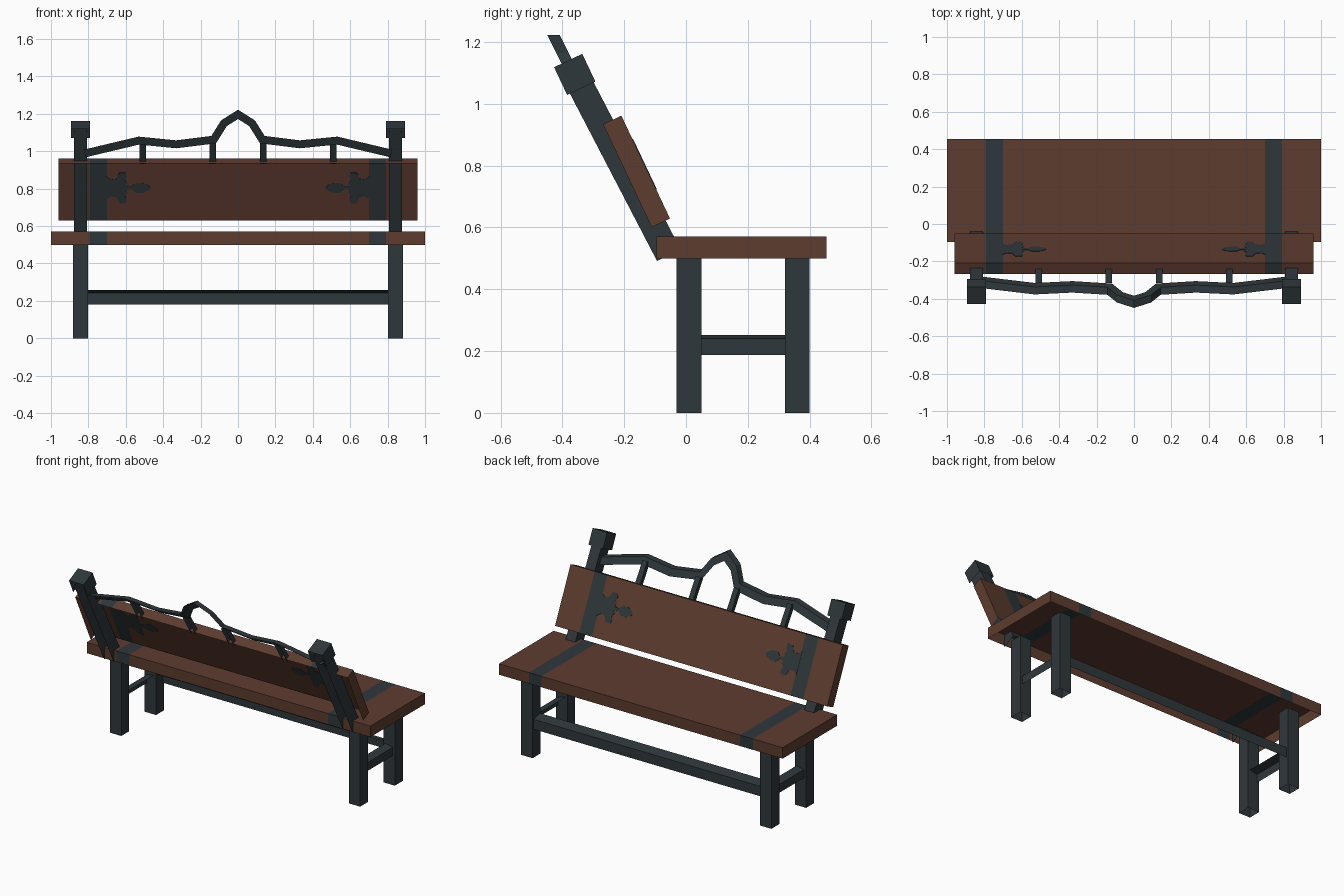
import bpy, bmesh, math
from mathutils import Matrix, Vector

if "Cube" in bpy.data.objects:
    bpy.data.objects.remove(bpy.data.objects["Cube"])


def material(name, rgb):
    m = bpy.data.materials.new(name)
    m.diffuse_color = (*rgb, 1)
    m.use_nodes = True
    m.node_tree.nodes["Principled BSDF"].inputs["Base Color"].default_value = m.diffuse_color
    return m


WOOD = material("brown wood", (0.110, 0.045, 0.029))
IRON = material("dark iron", (0.028, 0.038, 0.043))
STRAP = (0.70, 0.79)          # x range of the iron straps


def finish(name, bm, mats):
    me = bpy.data.meshes.new(name)
    bm.to_mesh(me)
    bm.free()
    for m in mats:
        me.materials.append(m)
    ob = bpy.data.objects.new(name, me)
    bpy.context.collection.objects.link(ob)
    return ob


def box(name, size, loc, mats, tilt=0.0, missing=(), straps=False):
    """Box leaning back by tilt; 'missing' lists local directions left open."""
    bm = bmesh.new()
    bmesh.ops.create_cube(bm, size=1)
    bmesh.ops.scale(bm, vec=size, verts=bm.verts)
    bm.normal_update()
    gone = [f for f in bm.faces
            if any(f.normal.dot(Vector(d)) > 0.9 for d in missing)]
    bmesh.ops.delete(bm, geom=gone, context='FACES')
    if straps:
        for x in (-STRAP[1], -STRAP[0], STRAP[0], STRAP[1]):
            bmesh.ops.bisect_plane(bm, geom=bm.verts[:] + bm.edges[:] + bm.faces[:],
                                   plane_co=(x, 0, 0), plane_no=(1, 0, 0))
        for f in bm.faces:
            if STRAP[0] < abs(f.calc_center_median().x) < STRAP[1]:
                f.material_index = 1
    bm.transform(Matrix.Translation(loc) @ Matrix.Rotation(tilt, 4, 'X'))
    return finish(name, bm, mats)


def sheet(name, quads, mats):
    bm = bmesh.new()
    for q in quads:
        bm.faces.new([bm.verts.new(p) for p in q])
    bmesh.ops.remove_doubles(bm, verts=bm.verts, dist=1e-5)
    return finish(name, bm, mats)


UP, DOWN, REAR = (0, 0, 1), (0, 0, -1), (0, -1, 0)
LEAN = math.radians(25.3)

# Planks: open underneath and behind
box("seat", (2, 0.55, 0.07), (0, 0.18, 0.535), [WOOD, IRON], 0, [DOWN], True)
BACK = Vector((0, -0.16, 0.781))
box("backrest", (1.92, 0.0655, 0.368), BACK, [WOOD, IRON], LEAN, [DOWN, REAR], True)

# Ornaments at the inner edge of each backrest strap
half = [(-0.005, 0.07), (0.02, 0.05), (0.05, 0.055), (0.065, 0.09), (0.10, 0.09),
        (0.105, 0.065), (0.095, 0.045), (0.11, 0.03), (0.10, 0.012), (0.13, 0.007),
        (0.155, 0.03), (0.19, 0.03), (0.225, 0.012), (0.23, 0)]
outline = half + [(u, -t) for u, t in reversed(half[:-1])]
for side, s in (("left", -1), ("right", 1)):
    bm = bmesh.new()
    pts = outline if s < 0 else outline[::-1]
    f = bm.faces.new([bm.verts.new((s * (STRAP[0] - u), 0.0308, t + 0.01)) for u, t in pts])
    new = bmesh.ops.extrude_face_region(bm, geom=[f])["geom"]
    bmesh.ops.translate(bm, vec=(0, 0.004, 0),
                        verts=[v for v in new if isinstance(v, bmesh.types.BMVert)])
    bmesh.ops.recalc_face_normals(bm, faces=bm.faces)
    bm.transform(Matrix.Translation(BACK) @ Matrix.Rotation(LEAN, 4, 'X'))
    finish(side + "_ornament", bm, [IRON])

# Legs, leaning posts, caps and side stretchers
for side, s in (("left", -1), ("right", 1)):
    x = 0.842 * s
    for end, y in (("front", 0.01), ("back", 0.36)):
        box(f"{side}_{end}_leg", (0.08, 0.08, 0.5), (x, y, 0.25), [IRON], 0, [UP, DOWN])
    a, b = Vector((x, -0.056, 0.511)), Vector((x, -0.36, 1.095))
    d = b - a
    box(side + "_post", (0.068, 0.085, d.length), (a + b) / 2, [IRON],
        math.atan2(-d.y, d.z), [UP, DOWN, REAR])
    box(side + "_post_cap", (0.102, 0.101, 0.099), b, [IRON], LEAN, [DOWN, REAR])
    xi, xo = 0.815 * s, 0.867 * s
    top = [(xi, 0.05, 0.252), (xo, 0.05, 0.24), (xo, 0.32, 0.24), (xi, 0.32, 0.252)]
    face = [(xo, 0.05, 0.24), (xo, 0.05, 0.187), (xo, 0.32, 0.187), (xo, 0.32, 0.24)]
    quads = [top, face] if s > 0 else [top[::-1], face[::-1]]
    sheet(side + "_stretcher", quads, [IRON])

# Long stretcher: outer face and sloping top
L = 0.802
sheet("long_stretcher", [
    [(-L, 0.325, 0.258), (L, 0.325, 0.258), (L, 0.388, 0.243), (-L, 0.388, 0.243)],
    [(-L, 0.388, 0.243), (L, 0.388, 0.243), (L, 0.388, 0.18), (-L, 0.388, 0.18)]], [IRON])

# Arched top rail: top and front faces swept along a bent path
path = [(0.82, 0.988), (0.53, 1.057), (0.33, 1.037), (0.13, 1.062), (0.075, 1.15), (0, 1.197)]
path = [Vector((-x, z)) for x, z in path] + [Vector(p) for p in reversed(path[:-1])]


def rail_point(p, dy):
    return (p.x, -0.415 - (p.y - 1.195) * 0.5 + dy, p.y)


rows = []
for i, p in enumerate(path):
    d0 = (p - path[max(i - 1, 0)]).normalized()
    d1 = (path[min(i + 1, len(path) - 1)] - p).normalized()
    t = (d0 + d1).normalized()
    n = Vector((-t.y, t.x)) * 0.021 / max(t.dot(d1 if d1.length else d0), 0.5)
    rows.append((rail_point(p + n, 0.02), rail_point(p + n, -0.02), rail_point(p - n, 0.02)))
quads = []
for (tf, tr, bf), (tf2, tr2, bf2) in zip(rows, rows[1:]):
    quads += [[tf, tr, tr2, tf2], [tf, tf2, bf2, bf]]
sheet("top_rail", quads, [IRON])

# Short spindles joining backrest and rail
for i, x in enumerate((-0.51, -0.135, 0.135, 0.51)):
    a, b = Vector((x, -0.245, 0.925)), Vector((x, -0.328, 1.055))
    d = b - a
    box(f"spindle_{i + 1}", (0.034, 0.03, d.length), (a + b) / 2, [IRON],
        math.atan2(-d.y, d.z), [UP, DOWN, REAR])
